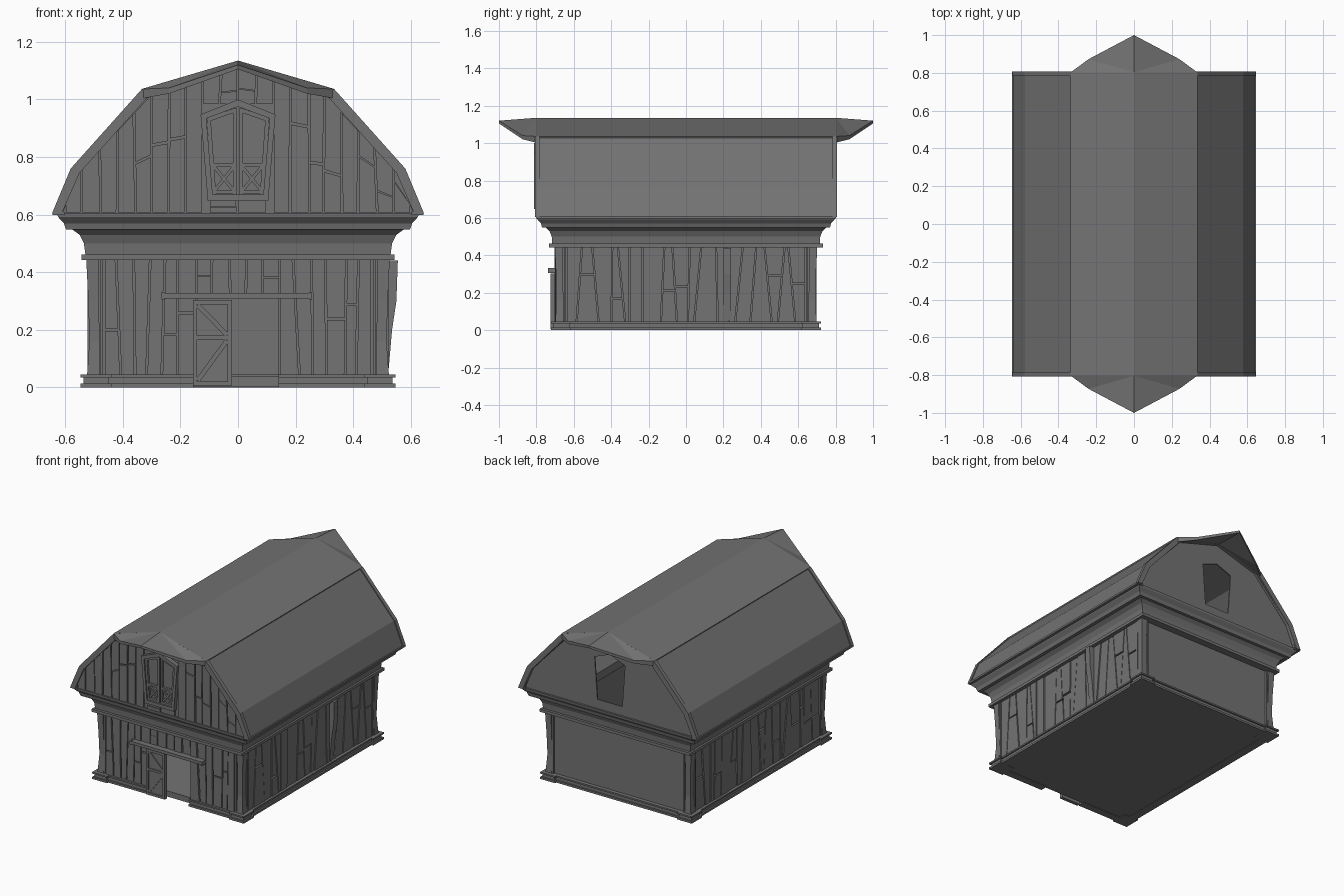
import bpy, bmesh, random
from mathutils import Vector

if "Cube" in bpy.data.objects:
    bpy.data.objects.remove(bpy.data.objects["Cube"])

random.seed(7)
grey = bpy.data.materials.new("dark_grey")
grey.diffuse_color = (.172, .172, .172, 1)
grey.use_nodes = True
grey.node_tree.nodes["Principled BSDF"].inputs["Base Color"].default_value = grey.diffuse_color


def finish(name, bm):
    bmesh.ops.recalc_face_normals(bm, faces=bm.faces)
    me = bpy.data.meshes.new(name)
    bm.to_mesh(me)
    bm.free()
    me.materials.append(grey)
    ob = bpy.data.objects.new(name, me)
    bpy.context.collection.objects.link(ob)
    return ob


def prisms(name, items):
    """Each item: (axis, 2D outline of (u, z), w0, w1), extruded along axis."""
    bm = bmesh.new()
    for axis, pts, w0, w1 in items:
        rows = [[bm.verts.new((w, u, z) if axis == 'x' else (u, w, z)) for u, z in pts]
                for w in (w0, w1)]
        bm.faces.new(rows[0])
        bm.faces.new(rows[1][::-1])
        for i in range(len(pts)):
            j = (i + 1) % len(pts)
            bm.faces.new((rows[0][i], rows[0][j], rows[1][j], rows[1][i]))
    return finish(name, bm)


def box(x0, x1, y0, y1, z0, z1):
    return ('y', [(x0, z0), (x1, z0), (x1, z1), (x0, z1)], y0, y1)


def bar(p, q, width, y0, y1):
    """Flat bar between two (x, z) points on a front-facing plane."""
    p, q = Vector(p), Vector(q)
    d = (q - p).normalized() * width / 2
    n = Vector((-d.y, d.x))
    return ('y', [p + n, p - n, q - n, q + n], y0, y1)


def loft(name, sections, ring=False):
    """Stack of rectangles (cx, cy, half x, half y, z); ring joins last to first instead of capping."""
    bm = bmesh.new()
    rows = [[bm.verts.new((cx + sx * hx, cy + sy * hy, z))
             for sx, sy in ((-1, -1), (1, -1), (1, 1), (-1, 1))]
            for cx, cy, hx, hy, z in sections]
    if not ring:
        bm.faces.new(rows[0])
        bm.faces.new(rows[-1])
    for a, b in zip(rows, rows[1:] + (rows[:1] if ring else [])):
        for i in range(4):
            j = (i + 1) % 4
            bm.faces.new((a[i], a[j], b[j], b[i]))
    return finish(name, bm)


def planks(axis, a, b, lo, hi, w, out, n, lean=0.014):
    """Row of crooked boards from u=a to u=b; hi(u) gives the top edge."""
    def edge(i):
        base = a + (b - a) * i / n
        k = 0 if i in (0, n) else lean
        return base + random.uniform(-k, k), base + random.uniform(-k, k)
    cuts, items, g = [edge(i) for i in range(n + 1)], [], 0.003
    for (b0, t0), (b1, t1) in zip(cuts, cuts[1:]):
        p0, p1 = Vector((b0 + g, lo)), Vector((b1 - g, lo))
        q0, q1 = Vector((t0 + g, hi(t0 + g))), Vector((t1 - g, hi(t1 - g)))
        spans = [(0, 1)]
        if random.random() < 0.35:
            s = random.uniform(0.3, 0.7)
            spans = [(0, s - 0.01), (s + 0.01, 1)]
        for s, e in spans:
            items.append((axis, [p0.lerp(q0, s), p1.lerp(q1, s), p1.lerp(q1, e), p0.lerp(q0, e)],
                          w, w + out * random.uniform(0.8, 1.4)))
    return items


# Thin lower walls with an open doorway, and the floor
prisms("walls", [
    box(-.505, -.497, -.685, .685, .01, .45), box(.497, .505, -.685, .685, .01, .45),
    box(-.497, .497, .677, .685, .01, .45), box(-.497, -.14, -.685, -.677, .01, .45),
    box(.14, .497, -.685, -.677, .01, .45), box(-.14, .14, -.685, -.677, .315, .45)])
prisms("floor", [box(-.52, .52, -.675, .69, .003, .04)])

# Stepped skirting around the base, interrupted at the door
skirt = []
for z0, z1, d in ((0, .013, .015), (.013, .035, .005), (.035, .045, .015)):
    for x0, x1 in ((-.52, -.155), (.14, .52)):
        skirt.append(box(x0, x1, -.695 - d, -.66, z0, z1))
    skirt.append(box(-.52, .52, .66, .695 + d, z0, z1))
    for s in (-1, 1):
        skirt.append(box(s * .48, s * (.52 + d), -.7, .7, z0, z1))
prisms("base_skirting", skirt)

# Slightly waisted corner posts with stepped feet and narrow side battens
battens = []
for sx in (-1, 1):
    for sy in (-1, 1):
        cx, cy = sx * .502, sy * .677
        loft("corner_post", [(cx, cy, .022, .022, .045), (cx - sx * .004, cy - sy * .004, .018, .018, .16),
                             (cx, cy, .018, .018, .3), (cx + sx * .003, cy + sy * .003, .022, .022, .45)])
        fx, fy = sx * .493, sy * .668
        loft("post_foot", [(fx, fy, h, h, z) for h, z in
                           ((.054, 0), (.054, .013), (.044, .013), (.044, .035), (.054, .035), (.054, .045))])
        battens += [box(sx * .468, sx * .478, sy * .67, sy * .697, .045, .45),
                    box(sx * .49, sx * .522, sy * .643, sy * .653, .045, .45)]
prisms("post_battens", battens)

# Siding: front around the doorway, and both sides
wall_top = lambda u: .445
prisms("front_siding",
       planks('y', -.465, -.145, .045, wall_top, -.685, -.012, 6)
       + planks('y', -.145, .145, .32, wall_top, -.685, -.012, 5, .006)
       + planks('y', .145, .465, .045, wall_top, -.685, -.012, 6, .02))
for s, name in ((-1, "left_siding"), (1, "right_siding")):
    prisms(name, planks('x', -.64, .64, .045, wall_top, s * .505, s * .012, 18, .033))
prisms("loose_board", [('y', [(.5, .05), (.522, .05), (.535, .2), (.55, .3), (.555, .44), (.5, .44)], .2, .24)])

# Hollow flared cornice under the roof
loft("cornice", [(0, 0, hx, hy, z) for hx, hy, z in (
    (.50, .68, .443), (.543, .732, .443), (.543, .732, .462), (.53, .715, .462), (.535, .718, .5), (.55, .73, .53),
    (.575, .75, .548), (.597, .77, .548), (.605, .775, .57), (.625, .795, .592), (.63, .797, .606),
    (.60, .77, .606), (.50, .68, .5))], ring=True)

# Gambrel roof: lower slopes, overlapping upper slab, end trims
lower = [(.64, .602), (.576, .757), (.33, 1.03), (.30, 1.015), (.553, .745), (.61, .602)]
trim = [(.646, .604), (.581, .76), (.334, 1.036), (.31, 1.012), (.55, .745), (.612, .604)]
for s in (-1, 1):
    prisms("lower_roof", [('y', [(s * x, z) for x, z in lower], -.8, .8)])
    prisms("gable_trim", [('y', [(s * x, z) for x, z in trim], y * .783, y * .808) for y in (-1, 1)])
    prisms("eave_trim", [box(s * .6, s * .645, -.803, .803, .598, .61)])
upper = [(-.336, 1.036), (0, 1.135), (.336, 1.036), (.325, 1.012), (0, 1.108), (-.325, 1.012)]
prisms("upper_roof", [('y', upper, -.803, .803)])

# Pointed hoods over both gables: (x, y, top z, bottom z)
hood = [(0, .803, 1.135, 1.11), (0, 1.0, 1.12, 1.105), (.24, .873, 1.04, 1.02), (.335, .803, 1.036, 1.003),
        (-.24, .873, 1.04, 1.02), (-.335, .803, 1.036, 1.003)]
for s in (-1, 1):
    bm = bmesh.new()
    t = [bm.verts.new((x, s * y, a)) for x, y, a, b in hood]
    u = [bm.verts.new((x, s * y, b)) for x, y, a, b in hood]
    for v in (t, u):
        for i in ((0, 1, 2), (0, 2, 3), (0, 1, 4), (0, 4, 5)):
            bm.faces.new([v[k] for k in i])
    loop = [3, 2, 1, 4, 5]
    for i, j in zip(loop, loop[1:]):
        bm.faces.new((t[i], t[j], u[j], u[i]))
    finish("gable_hood", bm)

# Gable walls with pentagonal loft openings
half_gable = [(0, .604), (.615, .604), (.558, .75), (.315, 1.015), (0, 1.115),
              (0, .98), (.11, .938), (.09, .665), (0, .665)]
for s in (-1, 1):
    prisms("gable_wall", [('y', [(m * x, z) for x, z in half_gable], s * .777, s * .785) for m in (-1, 1)])


# Gable siding cut to the roof line
def roof_line(u):
    u = abs(u)
    pts = [(0, 1.11), (.315, 1.014), (.558, .75), (.615, .604)]
    for (x0, z0), (x1, z1) in zip(pts, pts[1:]):
        if u <= x1:
            return z0 + (z1 - z0) * (u - x0) / (x1 - x0)
    return .604


prisms("gable_siding",
       planks('y', -.60, -.122, .608, roof_line, -.785, -.009, 8, .007)
       + planks('y', .122, .60, .608, roof_line, -.785, -.009, 8, .007)
       + planks('y', -.122, .122, .985, roof_line, -.785, -.009, 4, .004)
       + planks('y', -.1, .1, .608, lambda u: .648, -.785, -.009, 2, .004))

# Loft window: frame, two panelled shutters with crossed braces
outer = [(.105, .648), (.13, .948), (0, 1.0), (-.13, .948), (-.105, .648)]
inner = [(.088, .67), (.11, .934), (0, .975), (-.11, .934), (-.088, .67)]
prisms("window_frame", [('y', [outer[i], outer[(i + 1) % 5], inner[(i + 1) % 5], inner[i]], -.775, -.813)
                        for i in range(5)])
prisms("window_panel", [('y', inner, -.778, -.79)])
sh = []
for s in (-1, 1):
    y0, y1 = -.785, -.805
    sh += [bar((s * .01, .67), (s * .01, .968), .014, y0, y1), bar((s * .083, .67), (s * .102, .935), .014, y0, y1),
           bar((s * .01, .963), (s * .103, .93), .014, y0, y1)]
    sh += [bar((s * .01, z), (s * .088, z), .013, y0, y1) for z in (.678, .772)]
    sh += [bar((s * .014, .682), (s * .084, .768), .011, y0, y1 + .003),
           bar((s * .014, .768), (s * .082, .682), .011, y0, y1 + .004)]
prisms("window_shutters", sh)

# Sliding door with Z bracing, hanging from a projecting track
door = [box(-.152, -.025, -.717, -.705, .01, .3)]
door += [box(x, x + .015, -.725, -.703, .006, .303) for x in (-.157, -.036)]
door += [box(-.142, -.036, -.725, -.703, z, z + .015) for z in (.006, .165, .288)]
door += [bar((-.14, .286), (-.038, .182), .016, -.717, -.723), bar((-.14, .024), (-.038, .163), .016, -.717, -.723)]
prisms("sliding_door", door)
prisms("door_track", [box(-.262, .254, -.735, -.685, .309, .328), box(-.266, -.256, -.738, -.685, .305, .331),
                      box(.247, .257, -.738, -.685, .305, .331)])
